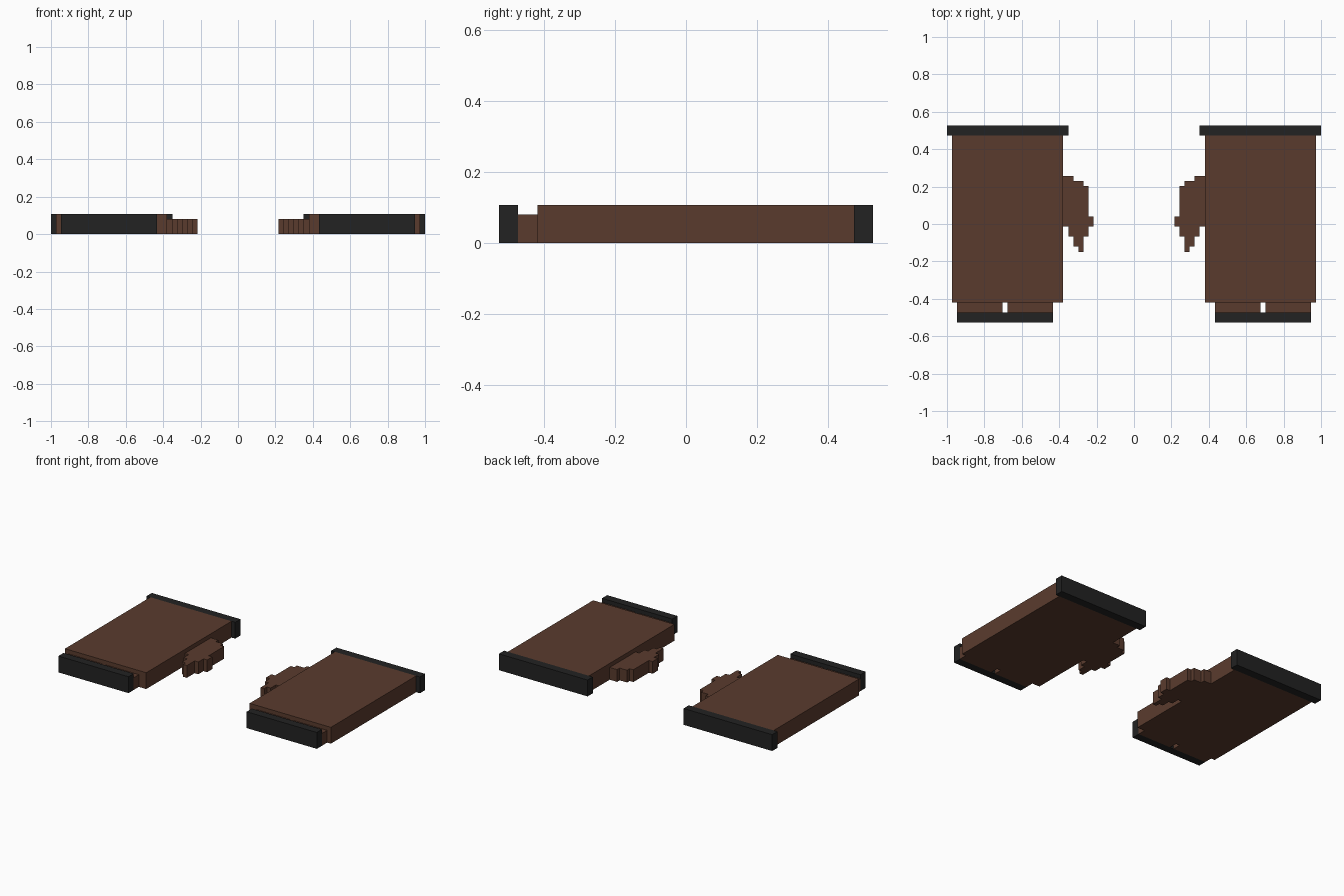
import bpy
import bmesh

if "Cube" in bpy.data.objects:
    bpy.data.objects.remove(bpy.data.objects["Cube"])

U = 2 / 74  # one voxel


def material(name, rgb):
    m = bpy.data.materials.new(name)
    m.diffuse_color = (*rgb, 1)
    m.use_nodes = True
    m.node_tree.nodes["Principled BSDF"].inputs["Base Color"].default_value = m.diffuse_color
    return m


BROWN = material("dark brown", (0.102, 0.044, 0.027))
BLACK = material("soft black", (0.016, 0.016, 0.016))


def prism(name, outline, height, mat, side):
    """Extrude an outline (in voxels) up from the floor; side -1 mirrors it in x."""
    bm = bmesh.new()
    base = bm.faces.new([bm.verts.new((side * x * U, y * U, 0)) for x, y in outline])
    top = bmesh.ops.extrude_face_region(bm, geom=[base])["geom"]
    bmesh.ops.translate(bm, vec=(0, 0, height * U),
                        verts=[v for v in top if isinstance(v, bmesh.types.BMVert)])
    bmesh.ops.recalc_face_normals(bm, faces=bm.faces)
    mesh = bpy.data.meshes.new(name)
    bm.to_mesh(mesh)
    bm.free()
    mesh.materials.append(mat)
    obj = bpy.data.objects.new(name, mesh)
    bpy.context.collection.objects.link(obj)
    return obj


def block(name, x0, x1, y0, y1, height, mat, side):
    return prism(name, [(x0, y0), (x1, y0), (x1, y1), (x0, y1)], height, mat, side)


# Stepped outline of the inner side piece
FIN = [(14, 9.5), (12, 9.5), (12, 8.5), (10, 8.5), (10, 7.5), (9, 7.5), (9, 1.5),
       (8, 1.5), (8, -0.5), (9, -0.5), (9, -2.5), (10, -2.5), (10, -5.5), (11, -5.5),
       (11, -4.5), (12, -4.5), (12, -2.5), (13, -2.5), (13, -0.5), (14, -0.5)]

for label, side in (("left", -1), ("right", 1)):
    # Main slab with its dark end bars
    block(f"{label}_slab", 14, 36, -15.5, 17.5, 4, BROWN, side)
    block(f"{label}_back_bar", 13, 37, 17.5, 19.5, 4, BLACK, side)
    block(f"{label}_front_bar", 16, 35, -19.5, -17.5, 4, BLACK, side)
    # Two lower tabs joining slab and front bar
    block(f"{label}_inner_tab", 16, 25, -17.5, -15.5, 3, BROWN, side)
    block(f"{label}_outer_tab", 26, 35, -17.5, -15.5, 3, BROWN, side)
    # Stepped fin on the inner side
    prism(f"{label}_fin", FIN, 3, BROWN, side)
